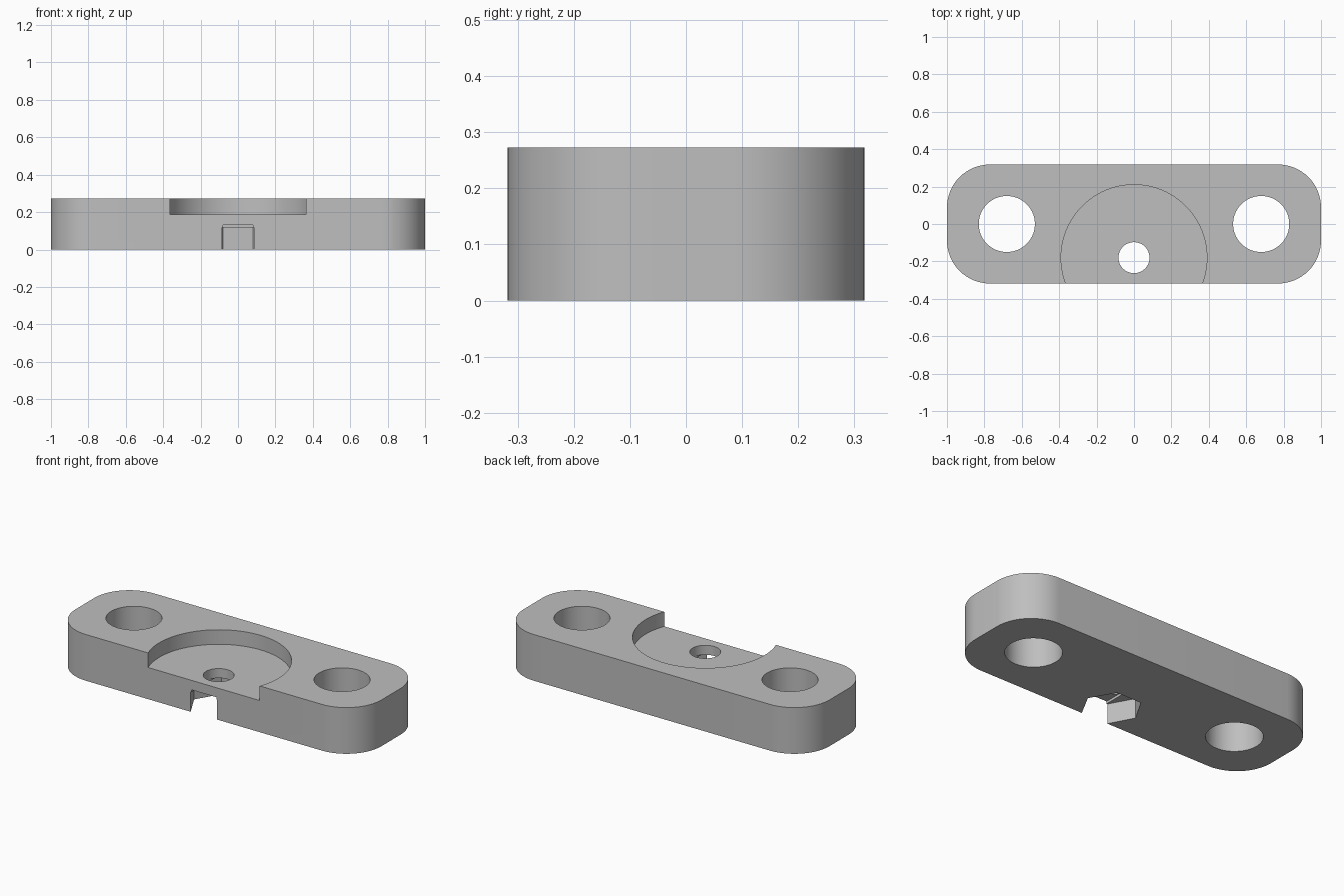
import bpy, bmesh, math

HEIGHT, HALF_X, HALF_Y = 0.273, 1.0, 0.318
CORNER = 0.23
SEAT_Y = -0.18          # centre of the recess, bolt hole and nut pocket

old = bpy.data.objects.get("Cube")
if old:
    bpy.data.objects.remove(old, do_unlink=True)

grey = bpy.data.materials.new("plain grey")
grey.use_nodes = True
colour = (0.52, 0.52, 0.52, 1)
grey.diffuse_color = colour
grey.node_tree.nodes["Principled BSDF"].inputs["Base Color"].default_value = colour


def prism(name, outline, z0, z1):
    """Extrude a flat outline from z0 up to z1."""
    bm = bmesh.new()
    face = bm.faces.new([bm.verts.new((x, y, z0)) for x, y in outline])
    made = bmesh.ops.extrude_face_region(bm, geom=[face])["geom"]
    tops = [v for v in made if isinstance(v, bmesh.types.BMVert)]
    bmesh.ops.translate(bm, verts=tops, vec=(0, 0, z1 - z0))
    bmesh.ops.recalc_face_normals(bm, faces=bm.faces)
    mesh = bpy.data.meshes.new(name)
    bm.to_mesh(mesh)
    bm.free()
    mesh.materials.append(grey)
    obj = bpy.data.objects.new(name, mesh)
    bpy.context.collection.objects.link(obj)
    return obj


def ring(x, y, radius, sides):
    step = math.tau / sides
    return [(x + radius * math.cos(i * step), y + radius * math.sin(i * step))
            for i in range(sides)]


def rounded_box(hx, hy, r, steps=16):
    points = []
    for quarter, (sx, sy) in enumerate([(1, 1), (-1, 1), (-1, -1), (1, -1)]):
        for i in range(steps + 1):
            a = (quarter + i / steps) * math.pi / 2
            points.append((sx * (hx - r) + r * math.cos(a),
                           sy * (hy - r) + r * math.sin(a)))
    return points


# Mounting plate with rounded corners
plate = prism("mounting_plate", rounded_box(HALF_X, HALF_Y, CORNER), 0, HEIGHT)

# Hexagonal nut pocket, its front flat pushed just through the front wall
hexagon = [(x, y - 0.01 if y < SEAT_Y - 0.1 else y)
           for x, y in ring(0, SEAT_Y, 0.161, 6)]
# Shallow bridging step above the pocket, open to the front
step = [(-0.081, -0.4), (0.081, -0.4), (0.081, -0.055), (-0.081, -0.055)]

cutters = [
    prism("left_screw_hole_cutter", ring(0.68, 0, 0.15, 64), -0.1, 0.4),
    prism("right_screw_hole_cutter", ring(-0.68, 0, 0.15, 64), -0.1, 0.4),
    prism("round_recess_cutter", ring(0, SEAT_Y, 0.39, 96), 0.187, 0.4),
    prism("bolt_hole_cutter", ring(0, SEAT_Y, 0.083, 48), 0.05, 0.3),
    prism("nut_pocket_cutter", hexagon, -0.1, 0.117),
    prism("bridging_step_cutter", step, 0.05, 0.131),
]
for cutter in cutters:
    cutter.hide_render = True
    cut = plate.modifiers.new(cutter.name, "BOOLEAN")
    cut.operation = "DIFFERENCE"
    cut.solver = "EXACT"
    cut.object = cutter

# Bake the cuts, drop the cutters and smooth the round walls
bpy.context.view_layer.update()
graph = bpy.context.evaluated_depsgraph_get()
baked = bpy.data.meshes.new_from_object(plate.evaluated_get(graph))
plate.modifiers.clear()
plate.data = baked
for cutter in cutters:
    bpy.data.objects.remove(cutter, do_unlink=True)

bpy.ops.object.select_all(action="DESELECT")
plate.select_set(True)
bpy.context.view_layer.objects.active = plate
bpy.ops.object.shade_smooth_by_angle(angle=math.radians(30))
